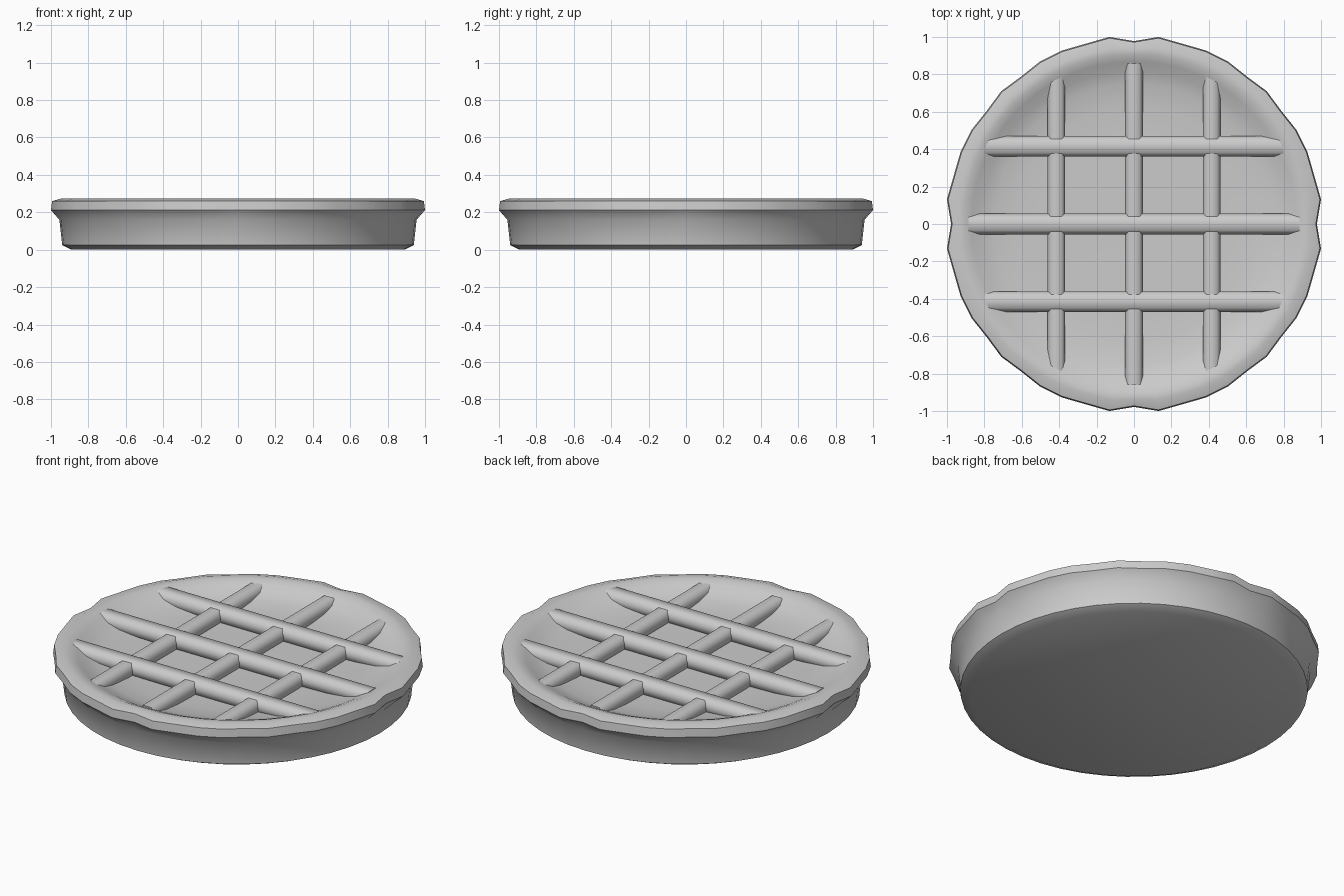
import bpy, bmesh
from math import sin, cos, pi

if "Cube" in bpy.data.objects:
    bpy.data.objects.remove(bpy.data.objects["Cube"], do_unlink=True)

mat = bpy.data.materials.new("plain_grey")
mat.use_nodes = True
GREY = (0.6, 0.6, 0.6, 1)
mat.diffuse_color = GREY
mat.node_tree.nodes["Principled BSDF"].inputs["Base Color"].default_value = GREY


def finish(bm, name):
    bmesh.ops.recalc_face_normals(bm, faces=bm.faces[:])
    for face in bm.faces:
        face.smooth = True
    mesh = bpy.data.meshes.new(name)
    bm.to_mesh(mesh)
    bm.free()
    mesh.materials.append(mat)
    obj = bpy.data.objects.new(name, mesh)
    bpy.context.collection.objects.link(obj)
    return obj


# Dish and crust: lathe profile (radius, height, strength of pinched rim, sharp edge)
SEGMENTS = 48
PINCH = [0.978, 1.0086, 0.998, 1.004, 1.004, 0.993, 1.004]
PROFILE = [(0.89, 0, 0, False), (0.94, 0.025, 0, True), (0.955, 0.16, 0, False),
           (1.0, 0.212, 1, True), (0.994, 0.26, 1, True), (0.945, 0.275, 0.5, False),
           (0.91, 0.273, 0.2, False), (0.87, 0.257, 0, False), (0.82, 0.231, 0, False),
           (0.75, 0.211, 0, False), (0.63, 0.199, 0, False), (0.5, 0.196, 0, False)]


def pinch(i):
    # the pattern repeats every quarter turn and is mirrored within it
    k = i % 12
    return PINCH[min(k, 12 - k)] - 1


bm = bmesh.new()
rings = []
for r, z, strength, sharp in PROFILE:
    ring = []
    for i in range(SEGMENTS):
        a = 2 * pi * i / SEGMENTS
        rr = r * (1 + strength * pinch(i))
        ring.append(bm.verts.new((rr * cos(a), rr * sin(a), z)))
    rings.append(ring)
for low, high in zip(rings, rings[1:]):
    for i in range(SEGMENTS):
        j = (i + 1) % SEGMENTS
        bm.faces.new((low[i], low[j], high[j], high[i]))
bm.faces.new(rings[0])
bm.faces.new(rings[-1])
for ring, row in zip(rings, PROFILE):
    if row[3]:
        for i in range(SEGMENTS):
            bm.edges.get((ring[i], ring[(i + 1) % SEGMENTS])).smooth = False
finish(bm, "pie_crust")


# Lattice strips: chamfered section swept along x or y
def strip(name, offset, half_length, half_width, top, along_y):
    side = [(1, -0.08), (1, -0.03), (0.62, 0)]
    section = side + [(-u, h) for u, h in reversed(side)]
    bm = bmesh.new()
    ends = []
    for s in (-half_length, half_length):
        loop = []
        for u, h in section:
            t = offset + u * half_width
            loop.append(bm.verts.new((t, s, top + h) if along_y else (s, t, top + h)))
        ends.append(loop)
        cap = bm.faces.new(loop)
        for edge in cap.edges:
            edge.smooth = False
    n = len(section)
    for i in range(n):
        j = (i + 1) % n
        bm.faces.new((ends[0][i], ends[0][j], ends[1][j], ends[1][i]))
    finish(bm, name)


for label, offset in (("first", -0.415), ("middle", 0), ("last", 0.415)):
    outer = offset != 0
    strip("cross_strip_" + label, offset, 0.8 if outer else 0.885, 0.055, 0.267, False)
    strip("long_strip_" + label, offset, 0.79 if outer else 0.858, 0.047, 0.26, True)
